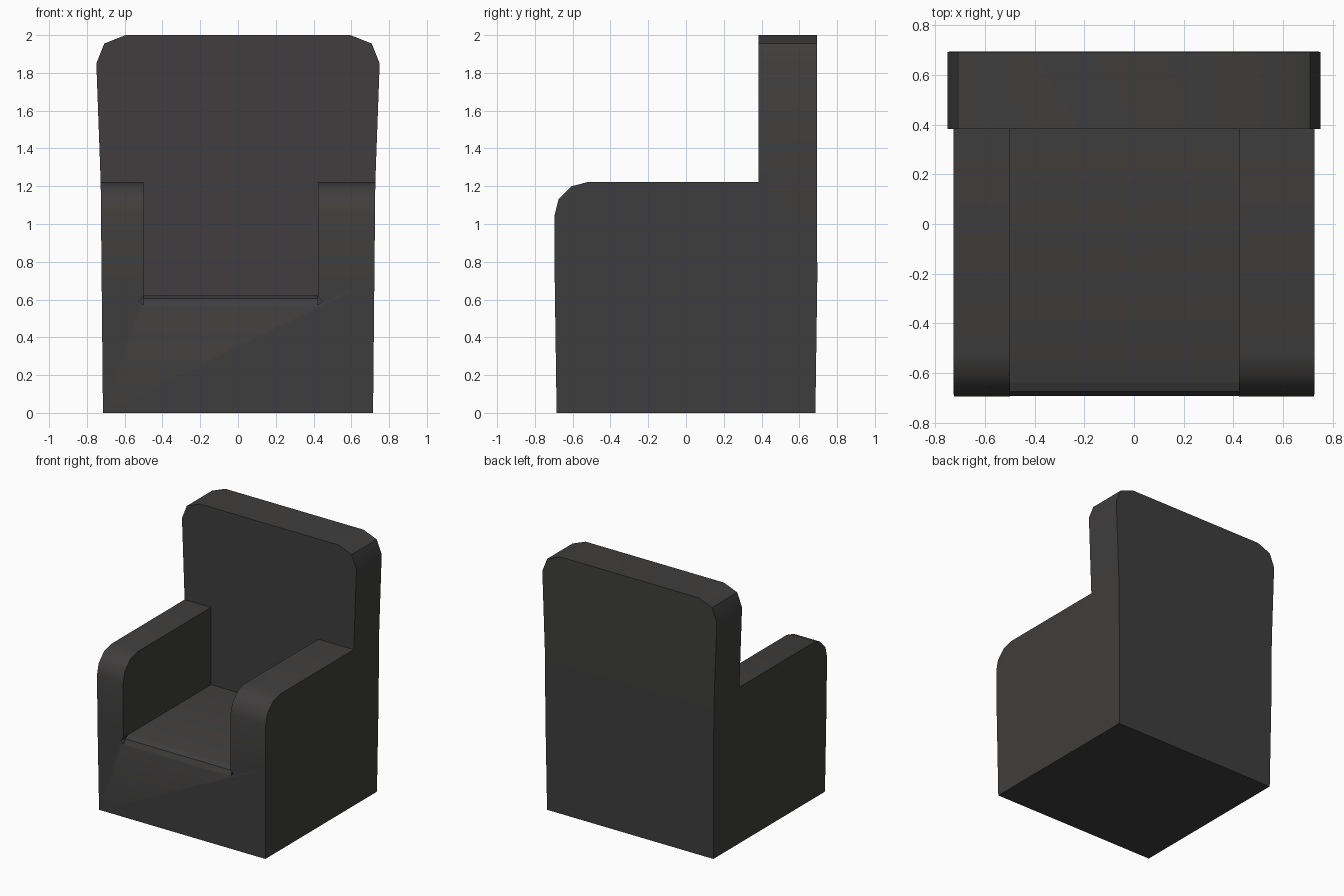
import bpy, bmesh, math

if "Cube" in bpy.data.objects:
    bpy.data.objects.remove(bpy.data.objects["Cube"])

def prism(name, profile, axis, lo, hi):
    """Extrude a 2D profile along axis: 'X' takes (y, z) points, 'Y' takes (x, z)."""
    bm = bmesh.new()
    def place(p, d):
        return (d, p[0], p[1]) if axis == 'X' else (p[0], d, p[1])
    face = bm.faces.new([bm.verts.new(place(p, lo)) for p in profile])
    ext = bmesh.ops.extrude_face_region(bm, geom=[face])
    moved = [g for g in ext['geom'] if isinstance(g, bmesh.types.BMVert)]
    shift = (hi - lo, 0, 0) if axis == 'X' else (0, hi - lo, 0)
    bmesh.ops.translate(bm, verts=moved, vec=shift)
    bmesh.ops.recalc_face_normals(bm, faces=bm.faces)
    mesh = bpy.data.meshes.new(name)
    bm.to_mesh(mesh)
    bm.free()
    obj = bpy.data.objects.new(name, mesh)
    bpy.context.collection.objects.link(obj)
    return obj

def boolean(target, tool, operation):
    """Apply a boolean and remove its helper."""
    tool.hide_render = True
    mod = target.modifiers.new(operation, 'BOOLEAN')
    mod.operation, mod.object, mod.solver = operation, tool, 'EXACT'
    bpy.context.view_layer.objects.active = target
    bpy.ops.object.modifier_apply(modifier=mod.name)
    bpy.data.objects.remove(tool, do_unlink=True)

# Side silhouette: tall back and arms with rounded fronts
side = [(-0.685, 0), (-0.695, 0.7), (-0.695, 1.05), (-0.675, 1.13), (-0.605, 1.2),
        (-0.52, 1.222), (0.383, 1.222), (0.383, 2.0), (0.693, 2.0),
        (0.695, 0.7), (0.685, 0)]
chair = prism("armchair", side, 'X', -0.9, 0.9)

# Front silhouette: slight flare with rounded top corners
half = [(0.715, 0), (0.727, 1.222), (0.75, 1.85), (0.708, 1.955), (0.595, 2.0)]
front = half + [(-x, z) for x, z in reversed(half)]
boolean(chair, prism("front_outline", front, 'Y', -1, 1), 'INTERSECT')

# Seat well with a rounded front lip
well = [(0.383, 1.4), (0.383, 0.622), (-0.635, 0.622), (-0.675, 0.605),
        (-0.695, 0.56), (-0.8, 0.56), (-0.8, 1.4)]
boolean(chair, prism("seat_well", well, 'X', -0.5, 0.423), 'DIFFERENCE')

# Small notches beside the seat lip
for x, s in ((-0.5, -1), (0.423, 1)):
    notch = [(x - s * 0.001, 0.62), (x + s * 0.022, 0.592), (x - s * 0.001, 0.57)]
    boolean(chair, prism("lip_notch", notch, 'Y', -0.8, -0.64), 'DIFFERENCE')

# Dark upholstery
mat = bpy.data.materials.new("dark_upholstery")
mat.diffuse_color = (0.05, 0.048, 0.047, 1)
mat.use_nodes = True
mat.node_tree.nodes["Principled BSDF"].inputs["Base Color"].default_value = mat.diffuse_color
chair.data.materials.clear()
chair.data.materials.append(mat)

bpy.ops.object.select_all(action='DESELECT')
chair.select_set(True)
bpy.context.view_layer.objects.active = chair
bpy.ops.object.shade_smooth_by_angle(angle=math.radians(36))
